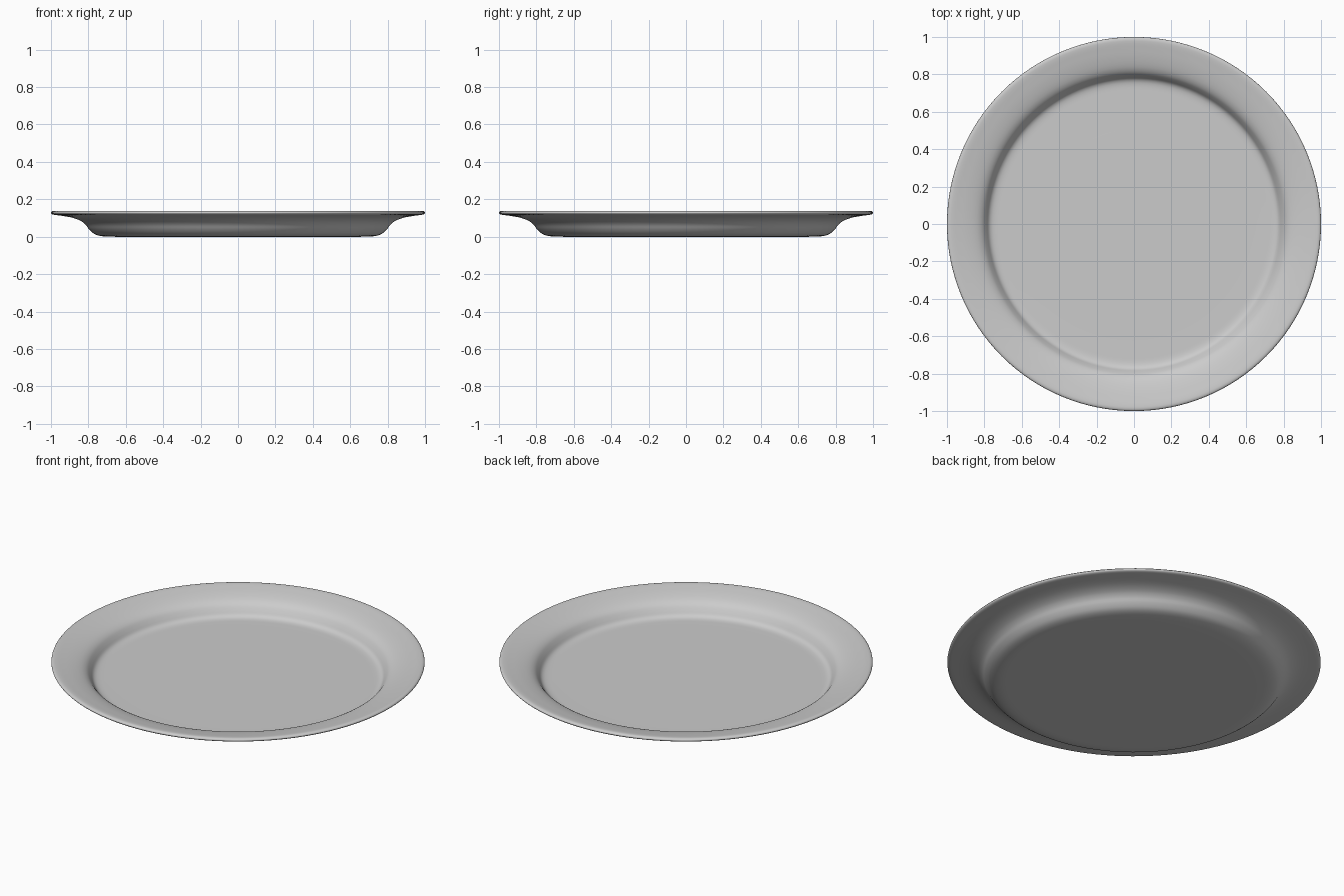
import bpy, bmesh, math
from mathutils import Vector

if "Cube" in bpy.data.objects:
    bpy.data.objects.remove(bpy.data.objects["Cube"])

# Half cross-section (radius, height): underside centre -> rim -> upper centre
PROFILE = [(0, 0), (0.40, 0), (0.69, 0), (0.735, 0.004), (0.77, 0.016), (0.797, 0.04),
           (0.815, 0.064), (0.84, 0.084), (0.88, 0.1), (0.93, 0.11), (0.975, 0.116),
           (0.993, 0.12), (1.0, 0.128), (0.994, 0.136), (0.978, 0.138),
           (0.94, 0.132), (0.89, 0.122), (0.84, 0.107), (0.81, 0.089), (0.79, 0.064),
           (0.775, 0.043), (0.755, 0.033), (0.72, 0.03), (0.40, 0.03), (0, 0.03)]


def smooth_path(points, steps=3):
    """Centripetal-style smoothing by Catmull-Rom on the curved stretch only."""
    p = [Vector((r, 0, z)) for r, z in points]
    out = p[:2]
    for i in range(1, len(p) - 2):
        a, b, c, d = p[i - 1:i + 3]
        span = (c - b).length
        m0 = (c - a) * (span / ((c - b).length + (b - a).length))
        m1 = (d - b) * (span / ((d - c).length + (c - b).length))
        for s in range(1, steps + 1):
            t = s / steps
            out.append(b * (2*t**3 - 3*t**2 + 1) + m0 * (t**3 - 2*t**2 + t)
                       + c * (3*t**2 - 2*t**3) + m1 * (t**3 - t**2))
    return out + [p[-1]]


# Plate: lathe the section around z
bm = bmesh.new()
verts = [bm.verts.new(co) for co in smooth_path(PROFILE)]
edges = [bm.edges.new(pair) for pair in zip(verts, verts[1:])]
bmesh.ops.spin(bm, geom=verts + edges, cent=(0, 0, 0), axis=(0, 0, 1),
               angle=2 * math.pi, steps=128, use_merge=True)
bmesh.ops.remove_doubles(bm, verts=bm.verts, dist=1e-5)
bmesh.ops.recalc_face_normals(bm, faces=bm.faces)
mesh = bpy.data.meshes.new("plate")
bm.to_mesh(mesh)
bm.free()
plate = bpy.data.objects.new("plate", mesh)
bpy.context.collection.objects.link(plate)
mesh.shade_smooth()
